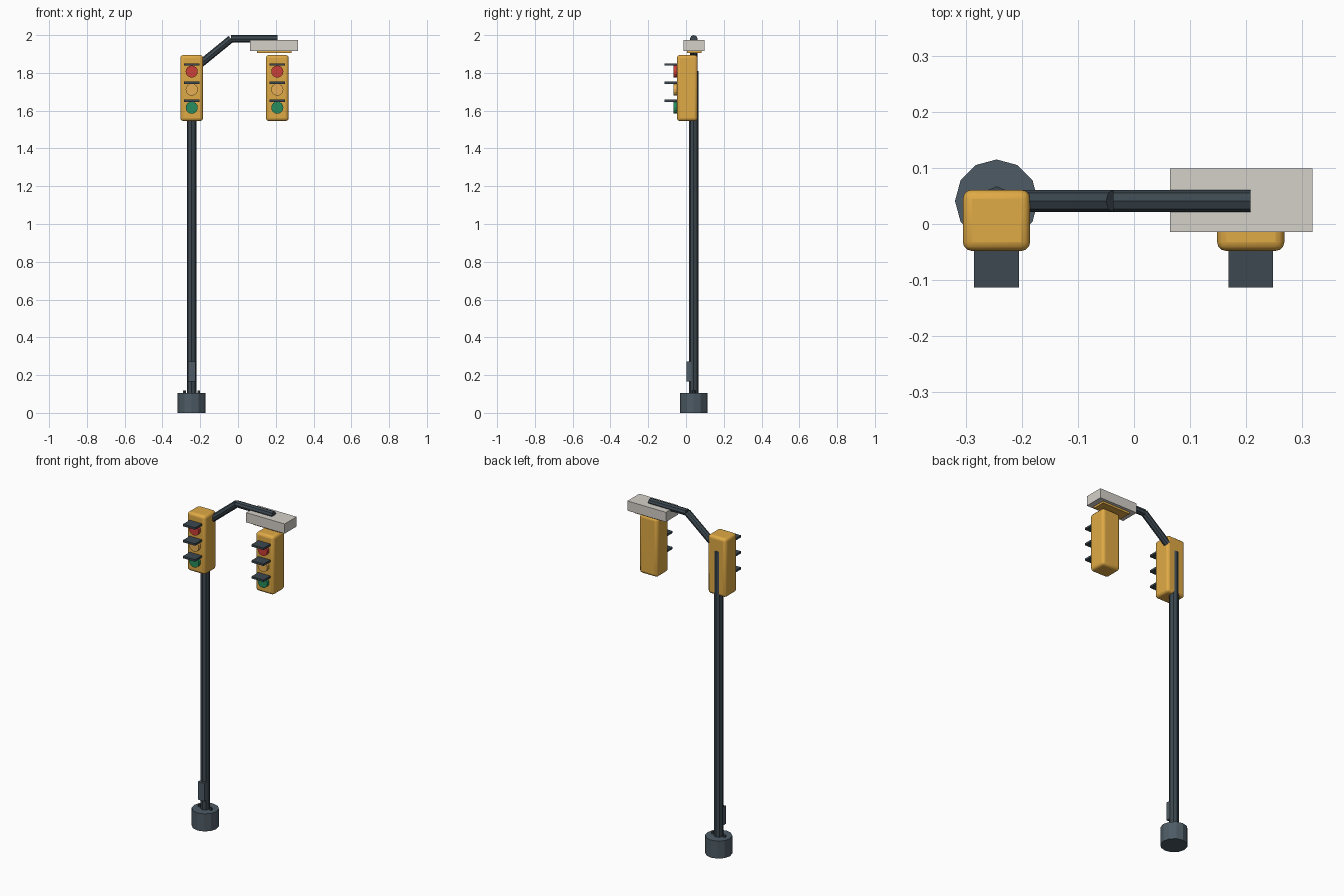
import bpy
import math
from mathutils import Vector

if "Cube" in bpy.data.objects:
    bpy.data.objects.remove(bpy.data.objects["Cube"])


def material(name, rgb):
    m = bpy.data.materials.new(name)
    m.diffuse_color = (*rgb, 1)
    m.use_nodes = True
    m.node_tree.nodes["Principled BSDF"].inputs["Base Color"].default_value = m.diffuse_color
    return m


DARK = material("dark_slate", (0.045, 0.065, 0.08))
SLATE = material("slate", (0.075, 0.105, 0.13))
YELLOW = material("housing_yellow", (0.74, 0.40, 0.06))
PALE = material("pale_grey", (0.66, 0.63, 0.58))
LAMPS = [("red", material("red", (0.60, 0.05, 0.04))),
         ("amber", material("amber", (0.80, 0.43, 0.09))),
         ("green", material("green", (0.02, 0.27, 0.11)))]


def finish(name, mat):
    o = bpy.context.object
    o.name = name
    o.data.materials.append(mat)
    return o


def box(name, lo, hi, mat, bevel=0):
    lo, hi = Vector(lo), Vector(hi)
    bpy.ops.mesh.primitive_cube_add(size=1, location=(lo + hi) / 2)
    o = finish(name, mat)
    o.scale = hi - lo
    bpy.ops.object.transform_apply(location=False, rotation=False, scale=True)
    if bevel:
        b = o.modifiers.new("rounded_edges", 'BEVEL')
        b.width, b.segments = bevel, 3
        bpy.ops.object.shade_smooth_by_angle(angle=math.radians(40))
    return o


def rod(name, a, b, radius, sides, mat):
    a, b = Vector(a), Vector(b)
    d = b - a
    bpy.ops.mesh.primitive_cylinder_add(vertices=sides, radius=radius,
                                        depth=d.length, location=(a + b) / 2)
    o = finish(name, mat)
    o.rotation_euler = d.to_track_quat('Z', 'Y').to_euler()
    return o


PX, PY = -0.245, 0.041    # pole axis
HX = 0.208                # hanging signal axis

# Footing, anchor bolts, pole and access hatch
rod("footing", (PX, PY, 0), (PX, PY, 0.105), 0.074, 12, SLATE)
for side, s in (("left", -1), ("right", 1)):
    x = PX + s * 0.038
    rod("anchor_bolt_" + side, (x, PY, 0.10), (x, PY, 0.118), 0.008, 6, DARK)
rod("pole", (PX, PY, 0.10), (PX, PY, 1.81), 0.026, 8, DARK)
box("access_hatch", (PX - 0.021, 0.003, 0.165), (PX + 0.021, 0.03, 0.273), SLATE)

# Bent arm
rod("arm_slope", (PX, PY, 1.81), (-0.037, PY, 1.98), 0.02, 8, DARK)
rod("arm_level", (-0.037, PY, 1.98), (HX, PY, 1.98), 0.02, 8, DARK)

# Street lamp at the end of the arm
box("lamp_housing", (0.064, -0.014, 1.917), (0.318, 0.099, 1.975), PALE)
box("lamp_diffuser", (0.10, 0.004, 1.905), (0.284, 0.081, 1.92), YELLOW)

# Two identical signal heads
for head, x in (("pole", PX), ("hanging", HX)):
    box(head + "_signal_housing", (x - 0.06, -0.048, 1.545),
        (x + 0.06, 0.061, 1.895), YELLOW, bevel=0.016)
    for i, (colour, mat) in enumerate(LAMPS):
        z = 1.807 - i * 0.0955
        rod(f"{head}_{colour}_lens", (x, -0.04, z), (x, -0.066, z), 0.032, 16, mat)
        box(f"{head}_{colour}_visor", (x - 0.04, -0.113, z + 0.031),
            (x + 0.04, -0.04, z + 0.043), DARK)
